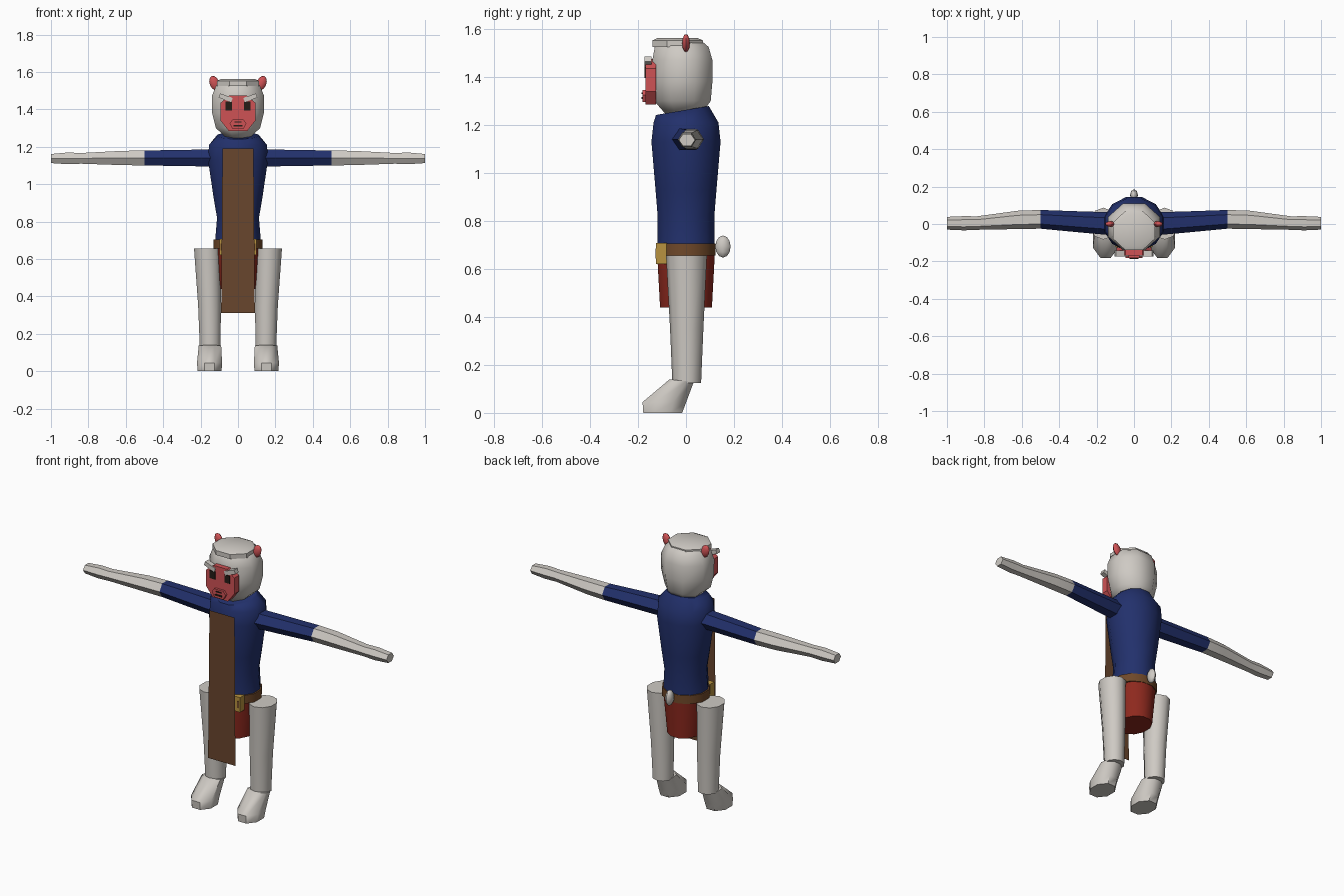
import bpy, bmesh, math
from mathutils import Matrix, Vector

cube = bpy.data.objects.get("Cube")
if cube:
    bpy.data.objects.remove(cube, do_unlink=True)


def material(name, rgb):
    m = bpy.data.materials.new(name)
    m.use_nodes = True
    m.diffuse_color = (*rgb, 1)
    m.node_tree.nodes["Principled BSDF"].inputs["Base Color"].default_value = (*rgb, 1)
    return m


FUR = material("pale fur", (0.62, 0.59, 0.55))
NAVY = material("navy cloth", (0.016, 0.03, 0.15))
BROWN = material("brown cloth", (0.14, 0.06, 0.026))
LEATHER = material("belt leather", (0.16, 0.065, 0.022))
CRIMSON = material("dark red cloth", (0.27, 0.022, 0.013))
SKIN = material("red skin", (0.62, 0.085, 0.09))
GOLD = material("gold", (0.48, 0.29, 0.05))
DARK = material("dark brown", (0.018, 0.012, 0.008))


def finish(name, bm, mats, smooth=50):
    bmesh.ops.recalc_face_normals(bm, faces=bm.faces)
    mesh = bpy.data.meshes.new(name)
    bm.to_mesh(mesh)
    bm.free()
    for m in mats:
        mesh.materials.append(m)
    ob = bpy.data.objects.new(name, mesh)
    bpy.context.collection.objects.link(ob)
    if smooth:
        bpy.ops.object.select_all(action="DESELECT")
        ob.select_set(True)
        bpy.context.view_layer.objects.active = ob
        bpy.ops.object.shade_smooth_by_angle(angle=math.radians(smooth))
    return ob


def loft(name, rings, n, mats, axis="z", tilt=0, flat=True, smooth=50, band=None):
    """Rings are (centre x, y, z, radius a, radius b); optional tilt slopes the last ring."""
    bm = bmesh.new()
    loops = []
    grow = 1 / math.cos(math.pi / n) if flat else 1
    for k, (x, y, z, a, b) in enumerate(rings):
        loop = []
        for i in range(n):
            t = 2 * math.pi * (i + (0.5 if flat else 0)) / n
            u, v = a * grow * math.cos(t), b * grow * math.sin(t)
            if axis == "z":
                p = (x + u, y + v, z + (tilt * v if k == len(rings) - 1 else 0))
            else:
                p = (x, y + u, z + v)
            loop.append(bm.verts.new(p))
        loops.append(loop)
    for k in range(len(loops) - 1):
        for i in range(n):
            j = (i + 1) % n
            f = bm.faces.new((loops[k][i], loops[k][j], loops[k + 1][j], loops[k + 1][i]))
            f.material_index = 1 if band is not None and k >= band else 0
    bm.faces.new(loops[0])
    bm.faces.new(loops[-1]).material_index = 0 if band is None else 1
    return finish(name, bm, mats, smooth)


def box(name, centre, size, mat, roll=0):
    bm = bmesh.new()
    bmesh.ops.create_cube(bm, size=1, matrix=Matrix.Translation(centre)
                          @ Matrix.Rotation(roll, 4, "Y") @ Matrix.Diagonal((*size, 1)))
    return finish(name, bm, [mat], 0)


def prism(name, outline, y_front, y_back, mat):
    """Front-facing outline of (x, z) points extruded in depth."""
    bm = bmesh.new()
    f = bm.faces.new([bm.verts.new((x, y_back, z)) for x, z in outline])
    new = bmesh.ops.extrude_face_region(bm, geom=[f])["geom"]
    bmesh.ops.translate(bm, vec=(0, y_front - y_back, 0),
                        verts=[v for v in new if isinstance(v, bmesh.types.BMVert)])
    return finish(name, bm, [mat], 0)


def ball(name, centre, size, mat, roll=0):
    bm = bmesh.new()
    bmesh.ops.create_uvsphere(bm, u_segments=8, v_segments=6, radius=1,
                              matrix=Matrix.Translation(centre)
                              @ Matrix.Rotation(roll, 4, "Y") @ Matrix.Diagonal((*size, 1)))
    return finish(name, bm, [mat])


# Torso, belt, skirt
loft("torso", [(0, 0, 0.70, 0.122, 0.118), (0, 0, 0.82, 0.112, 0.118),
               (0, 0, 0.93, 0.131, 0.127), (0, 0, 1.13, 0.16, 0.144),
               (0, 0, 1.21, 0.155, 0.135), (0, -0.015, 1.26, 0.11, 0.11)],
     12, [NAVY], tilt=0.17)
loft("belt", [(0, 0, 0.655, 0.13, 0.122), (0, 0, 0.705, 0.13, 0.122)], 12, [LEATHER])
loft("skirt", [(0, 0, 0.44, 0.093, 0.108), (0, 0, 0.66, 0.117, 0.12)], 12, [CRIMSON])
box("buckle", (0, -0.102, 0.664), (0.2, 0.044, 0.088), GOLD)
for s in (-1, 1):
    box("buckle_slot", (s * 0.088, -0.125, 0.664), (0.012, 0.004, 0.04), LEATHER)

# Hanging front cloth, a single sheet
bm = bmesh.new()
bm.faces.new([bm.verts.new(p) for p in ((-0.09, -0.153, 0.31), (0.09, -0.153, 0.31),
                                        (0.083, -0.15, 1.19), (-0.083, -0.15, 1.19))])
finish("front_cloth", bm, [BROWN], 0)

# Tail nub
ball("tail", (0, 0.154, 0.693), (0.021, 0.032, 0.046), FUR)

# Head and headband
loft("head", [(0, -0.01, 1.245, 0.06, 0.075), (0, -0.015, 1.30, 0.118, 0.118),
              (0, -0.015, 1.38, 0.138, 0.125), (0, -0.015, 1.47, 0.14, 0.125),
              (0, -0.018, 1.525, 0.118, 0.112), (0, -0.02, 1.558, 0.085, 0.075)],
     8, [FUR])
loft("headband", [(0, -0.035, 1.525, 0.112, 0.105), (0, -0.035, 1.552, 0.112, 0.105),
                  (0, -0.035, 1.562, 0.09, 0.083)], 8, [FUR], smooth=25)

# Face mask, muzzle, mouth, nose
half = [(0.045, 1.475), (0.093, 1.435), (0.093, 1.34), (0.05, 1.285)]
prism("face", half + [(-x, z) for x, z in reversed(half)], -0.168, -0.125, SKIN)
muzzle = [(0.03, 1.345), (0.045, 1.325), (0.03, 1.295)]
prism("muzzle", muzzle + [(-x, z) for x, z in reversed(muzzle)], -0.182, -0.16, SKIN)
box("mouth", (0, -0.183, 1.312), (0.046, 0.006, 0.009), DARK)
box("nose", (0, -0.183, 1.332), (0.036, 0.006, 0.006), DARK)

for s, side in ((1, "left"), (-1, "right")):
    # Eyes, brows, ears
    box(side + "_eye", (s * 0.049, -0.169, 1.418), (0.034, 0.008, 0.046), DARK)
    box(side + "_brow", (s * 0.066, -0.158, 1.462), (0.072, 0.03, 0.024), FUR, -s * 0.35)
    ball(side + "_ear", (s * 0.126, 0, 1.54), (0.026, 0.016, 0.04), SKIN, s * 0.35)

    # Sleeve and bare forearm with hand
    loft(side + "_arm", [(s * 0.10, 0, 1.14, 0.062, 0.053), (s * 0.30, 0.012, 1.14, 0.056, 0.05),
                         (s * 0.5, 0.025, 1.14, 0.05, 0.046), (s * 0.62, 0.022, 1.14, 0.049, 0.044),
                         (s * 0.84, 0.005, 1.138, 0.036, 0.033), (s * 0.91, 0.004, 1.138, 0.038, 0.036),
                         (s * 1.0, 0.004, 1.137, 0.034, 0.028)],
         6, [NAVY, FUR], axis="x", flat=False, smooth=35, band=2).data.polygons
    # The sleeve ends in two facets of slightly differing width

    # Leg and foot
    loft(side + "_leg", [(s * 0.149, 0.003, 0.125, 0.055, 0.057), (s * 0.152, 0.003, 0.35, 0.061, 0.066),
                         (s * 0.164, 0.002, 0.655, 0.071, 0.081)], 10, [FUR])
    loft(side + "_foot", [(s * 0.152, -0.097, 0, 0.064, 0.081), (s * 0.152, -0.09, 0.045, 0.067, 0.091),
                          (s * 0.15, -0.018, 0.134, 0.06, 0.05)], 8, [FUR], tilt=-0.12)
